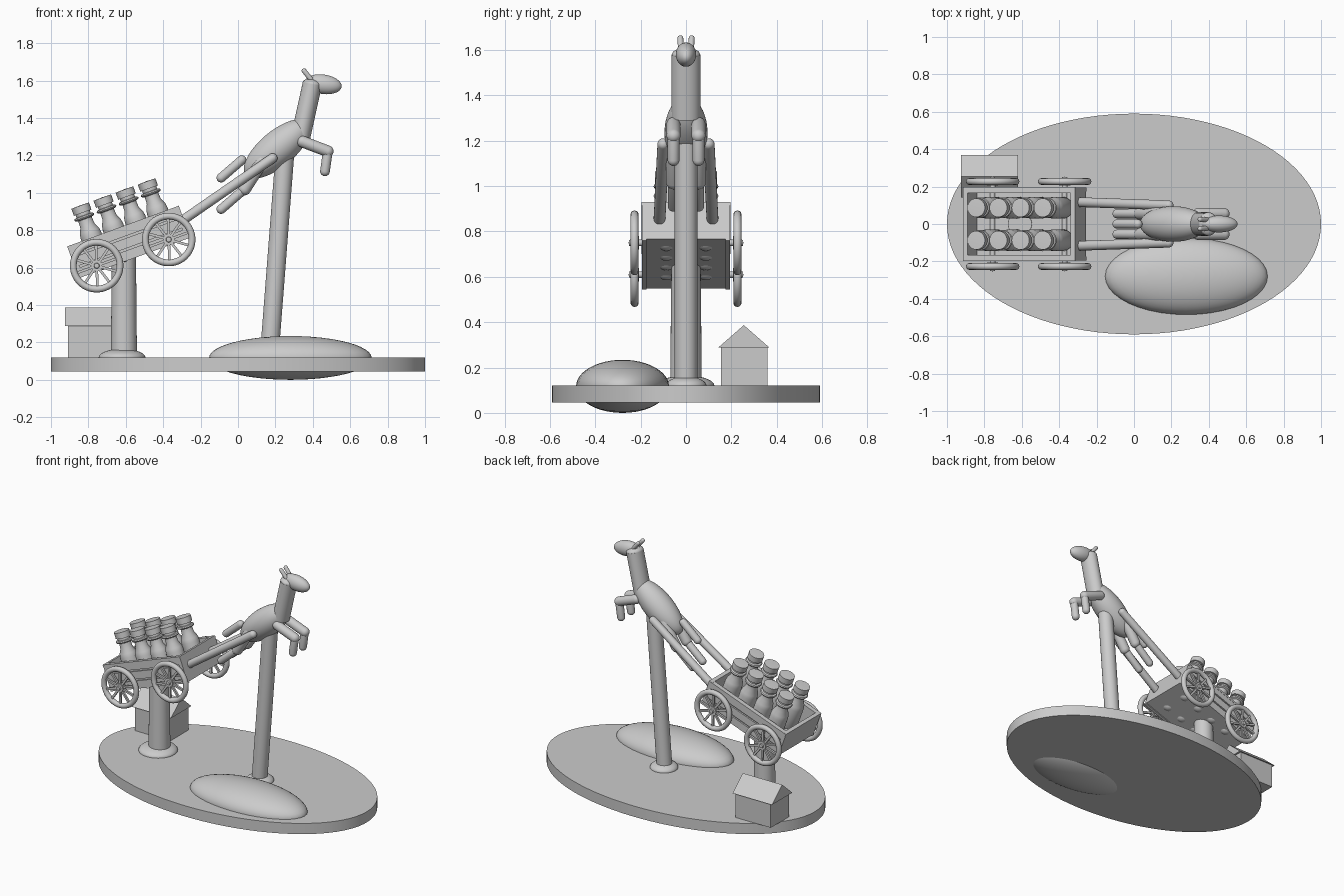
import bpy, bmesh, math
from mathutils import Matrix, Vector

if "Cube" in bpy.data.objects:
    bpy.data.objects.remove(bpy.data.objects["Cube"])

GREY = (0.6, 0.6, 0.6, 1)
mat = bpy.data.materials.new("plain grey")
mat.use_nodes = True
mat.diffuse_color = GREY
mat.node_tree.nodes["Principled BSDF"].inputs["Base Color"].default_value = GREY

WORLD = Matrix.Identity(4)
T = Matrix.Translation


def rot(deg, axis):
    return Matrix.Rotation(math.radians(deg), 4, axis)


def scale(x, y, z):
    return Matrix.Diagonal((x, y, z, 1))


def finish(name, bm, matrix=WORLD, smooth=True):
    bmesh.ops.transform(bm, matrix=matrix, verts=bm.verts)
    bmesh.ops.recalc_face_normals(bm, faces=bm.faces)
    me = bpy.data.meshes.new(name)
    bm.to_mesh(me)
    bm.free()
    me.materials.append(mat)
    ob = bpy.data.objects.new(name, me)
    bpy.context.collection.objects.link(ob)
    if smooth:
        bpy.ops.object.select_all(action='DESELECT')
        ob.select_set(True)
        bpy.context.view_layer.objects.active = ob
        bpy.ops.object.shade_smooth_by_angle(angle=math.radians(35))
    return ob


def lathe(name, profile, matrix=WORLD, steps=32, closed=False):
    """Spin (radius, height) points around local z."""
    bm = bmesh.new()
    verts = [bm.verts.new((r, 0, h)) for r, h in profile]
    edges = [bm.edges.new(p) for p in zip(verts, verts[1:])]
    if closed:
        edges.append(bm.edges.new((verts[-1], verts[0])))
    bmesh.ops.spin(bm, geom=verts + edges, cent=(0, 0, 0), axis=(0, 0, 1),
                   angle=math.tau, steps=steps, use_duplicate=False)
    bmesh.ops.remove_doubles(bm, verts=bm.verts, dist=1e-5)
    return finish(name, bm, matrix)


def box(name, size, matrix):
    bm = bmesh.new()
    bmesh.ops.create_cube(bm, size=1, matrix=scale(*size))
    return finish(name, bm, matrix, smooth=False)


def ellipsoid(name, centre, radii, tilt=0):
    bm = bmesh.new()
    bmesh.ops.create_uvsphere(bm, u_segments=40, v_segments=24, radius=1)
    return finish(name, bm, T(centre) @ rot(-tilt, 'Y') @ scale(*radii))


def along(a, b):
    a, b = Vector(a), Vector(b)
    turn = (b - a).to_track_quat('Z', 'Y').to_matrix().to_4x4()
    return T(a) @ turn, (b - a).length


def rod(name, a, b, r0, r1=None):
    r1 = r1 or r0
    m, n = along(a, b)
    return lathe(name, [(0, 0), (r0, 0), (r1, n), (0, n)], m)


def capsule(name, a, b, r):
    m, n = along(a, b)
    arc = [i * math.pi / 12 for i in range(7)]
    low = [(r * math.sin(t), -r * math.cos(t)) for t in arc]
    high = [(r * math.cos(t), n + r * math.sin(t)) for t in arc]
    return lathe(name, low + high, m, 20)


# Oval base and mound
lathe("oval_base", [(0, 0.045), (1, 0.045), (1, 0.12), (0, 0.12)], scale(1, 0.59, 1), 96)
ellipsoid("mound", (0.28, -0.28, 0.117), (0.435, 0.205, 0.117))

# Support posts with domed feet
rod("cart_post", (-0.61, 0, 0.1), (-0.61, 0, 0.72), 0.07, 0.064)
ellipsoid("cart_post_foot", (-0.62, 0, 0.12), (0.125, 0.125, 0.045))
rod("animal_post", (0.165, 0, 0.1), (0.25, 0, 1.2), 0.05)
ellipsoid("animal_post_foot", (0.17, 0, 0.12), (0.09, 0.09, 0.04))

# Small house with overhanging gable roof
box("house_body", (0.275, 0.205, 0.17), T((-0.772, 0.257, 0.205)))
bm = bmesh.new()
ends = []
for x in (-0.925, -0.62):
    ends.append(bm.faces.new([bm.verts.new((x, y, z)) for y, z in
                              ((0.142, 0.288), (0.368, 0.288), (0.255, 0.387))]))
bmesh.ops.bridge_loops(bm, edges=bm.edges[:])
finish("house_roof", bm, smooth=False)

# Tilted cart tray
CART = T((-0.585, 0, 0.74)) @ rot(-20, 'Y')
box("cart_floor", (0.635, 0.38, 0.025), CART @ T((0, 0, -0.075)))
for s, side in ((1, "left"), (-1, "right")):
    box(f"{side}_wall", (0.63, 0.02, 0.165), CART @ T((0, s * 0.175, 0)))
    for i, w in enumerate((-0.068, -0.005, 0.058)):
        box(f"{side}_plank_{i}", (0.635, 0.02, 0.052), CART @ T((0, s * 0.185, w)))
    box(f"{side}_rail", (0.635, 0.032, 0.014), CART @ T((0, s * 0.181, 0.08)))
for s, end in ((1, "front"), (-1, "rear")):
    box(f"{end}_wall", (0.025, 0.39, 0.175), CART @ T((s * 0.305, 0, 0)))

# Wheels: round tyre, hub, ten spokes
ring = [(0.125 + 0.018 * math.cos(t), 0.018 * math.sin(t))
        for t in (i * math.tau / 12 for i in range(12))]
hub = [(0, -0.02), (0.03, -0.02), (0.03, 0.014), (0.015, 0.014), (0.013, 0.024), (0, 0.026)]
for u, end in ((0.205, "front"), (-0.205, "rear")):
    rod(f"{end}_axle", CART @ Vector((u, -0.22, -0.064)), CART @ Vector((u, 0.22, -0.064)), 0.014)
    for s, side in ((1, "left"), (-1, "right")):
        m = CART @ T((u, s * 0.227, -0.064)) @ rot(-90 * s, 'X')
        lathe(f"{end}_{side}_tyre", ring, m, 48, closed=True)
        lathe(f"{end}_{side}_hub", hub, m, 24)
        for k in range(10):
            box(f"{end}_{side}_spoke_{k}", (0.1, 0.014, 0.014),
                m @ rot(36 * k, 'Z') @ T((0.07, 0, 0)))

# Two rows of lidded churns
churn = [(0, -0.097), (0.022, -0.092), (0.045, -0.075), (0.058, -0.045), (0.058, 0.1),
         (0.054, 0.125), (0.04, 0.155), (0.038, 0.192), (0.052, 0.196), (0.056, 0.203),
         (0.052, 0.21), (0.04, 0.213), (0.04, 0.228), (0.05, 0.228), (0.05, 0.268), (0, 0.27)]
for i in range(4):
    for s, side in ((1, "left"), (-1, "right")):
        lathe(f"{side}_churn_{i}", churn, CART @ T((-0.178 + 0.126 * i, s * 0.087, 0)), 28)

# Leaping animal
ellipsoid("body", (0.21, 0, 1.235), (0.22, 0.095, 0.095), 40)
m, n = along((0.335, 0, 1.3), (0.397, 0, 1.58))
bm = bmesh.new()
bmesh.ops.create_cone(bm, cap_ends=True, segments=32, radius1=1, radius2=1, depth=n)
neck_tilt = math.degrees(math.atan2(0.062, 0.28))
finish("neck", bm, T((0.366, 0, 1.44)) @ rot(neck_tilt, 'Y') @ scale(0.052, 0.063, 1))
ellipsoid("neck_crown", (0.397, 0, 1.58), (0.052, 0.062, 0.03), -10)
ellipsoid("head", (0.455, 0, 1.58), (0.1, 0.045, 0.052), -8)
capsule("tail", (0.02, 0, 1.175), (-0.09, 0, 1.08), 0.025)

for s, side in ((1, "left"), (-1, "right")):
    y = s * 0.055
    capsule(f"{side}_ear", (0.395, s * 0.022, 1.6), (0.353, s * 0.025, 1.652), 0.013)
    capsule(f"{side}_upper_foreleg", (0.345, y, 1.273), (0.48, y, 1.222), 0.031)
    capsule(f"{side}_lower_foreleg", (0.48, y, 1.222), (0.465, y, 1.115), 0.026)
    capsule(f"{side}_thigh", (0.13, y, 1.17), (0.035, y, 1.02), 0.034)
    capsule(f"{side}_shin", (0.035, y, 1.02), (-0.09, y, 0.912), 0.025)
    # Shaft from cart to animal
    capsule(f"{side}_shaft", (-0.3, s * 0.117, 0.85), (0.185, s * 0.1, 1.185), 0.026)
